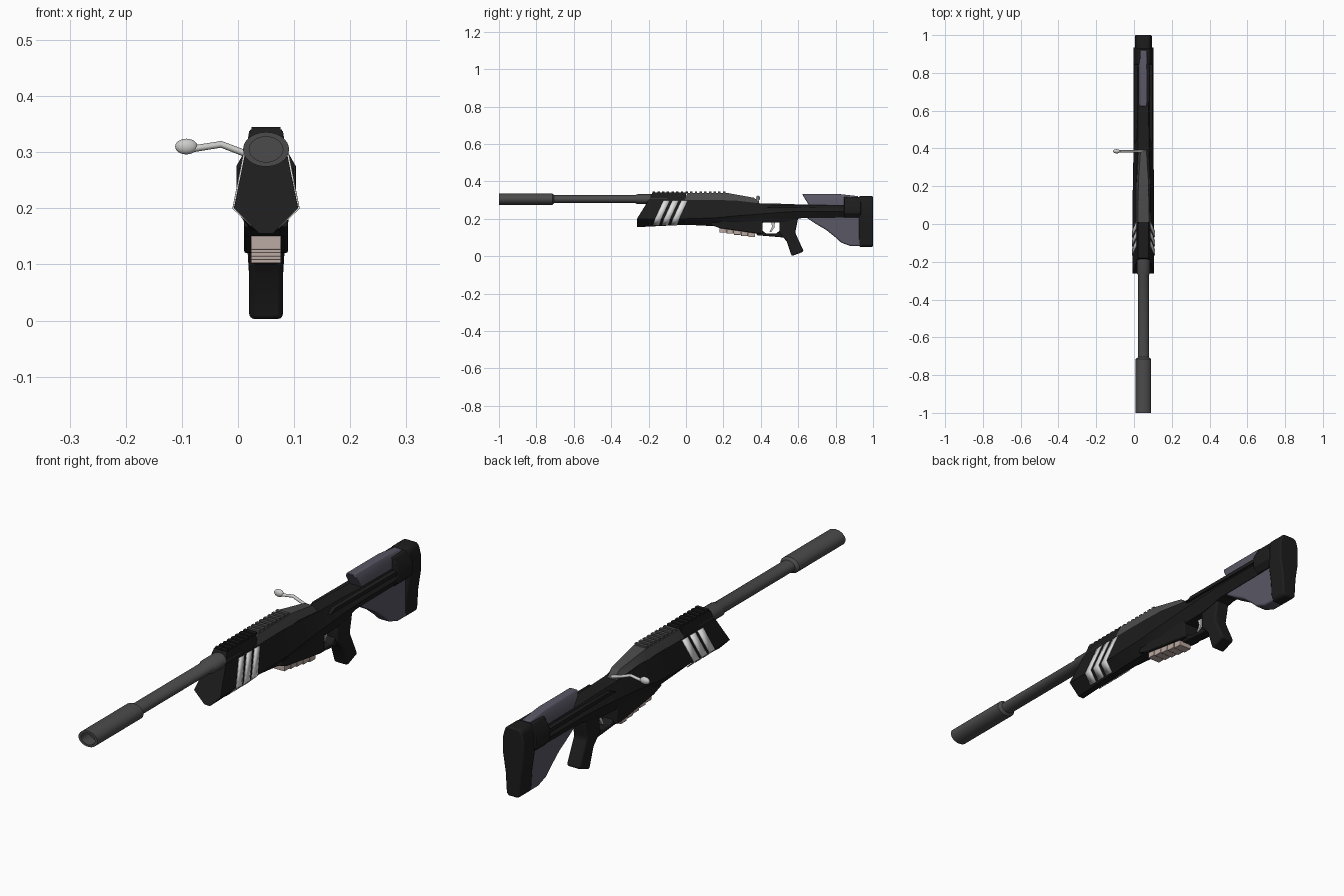
import bpy, bmesh, math
from mathutils import Vector

old = bpy.data.objects.get("Cube")
if old:
    bpy.data.objects.remove(old)

CX = 0.05  # centre plane of the main body


def material(name, r, g, b):
    m = bpy.data.materials.new(name)
    m.use_nodes = True
    m.diffuse_color = (r, g, b, 1)
    m.node_tree.nodes["Principled BSDF"].inputs["Base Color"].default_value = (r, g, b, 1)
    return m


BLACK = material("matte black", 0.012, 0.012, 0.012)
GREY = material("gunmetal grey", 0.07, 0.07, 0.07)
PURPLE = material("slate purple", 0.1, 0.095, 0.13)
WHITE = material("stripe white", 0.75, 0.75, 0.75)
STEEL = material("light steel", 0.6, 0.6, 0.59)
BEIGE = material("dusty beige", 0.5, 0.4, 0.36)


def finish(name, bm, mat, bevel=0, segments=2):
    bmesh.ops.recalc_face_normals(bm, faces=bm.faces)
    me = bpy.data.meshes.new(name)
    bm.to_mesh(me)
    bm.free()
    me.materials.append(mat)
    ob = bpy.data.objects.new(name, me)
    bpy.context.collection.objects.link(ob)
    if bevel:
        mod = ob.modifiers.new("bevel", "BEVEL")
        mod.width, mod.segments, mod.limit_method = bevel, segments, "ANGLE"
    bpy.ops.object.select_all(action="DESELECT")
    ob.select_set(True)
    bpy.context.view_layer.objects.active = ob
    bpy.ops.object.shade_smooth_by_angle(angle=math.radians(32))
    return ob


def skin(bm, rings, closed=True):
    """Join rings of points with quads and cap both ends."""
    vs = [[bm.verts.new(p) for p in r] for r in rings]
    n = len(vs[0])
    for a, b in zip(vs, vs[1:]):
        for i in range(n):
            j = (i + 1) % n
            bm.faces.new((a[i], a[j], b[j], b[i]))
    if closed:
        bm.faces.new(vs[0])
        bm.faces.new(vs[-1])


def loft(name, stations, mat, bevel=0):
    """Each station is a right half outline of (y, half width, z), bottom to top."""
    bm = bmesh.new()
    skin(bm, [[(CX + w, y, z) for y, w, z in s] +
              [(CX - w, y, z) for y, w, z in reversed(s)] for s in stations])
    return finish(name, bm, mat, bevel)


def prism(name, outline, half, mat, bevel=0, segments=2):
    """Side outline of (y, z) points given thickness across x."""
    bm = bmesh.new()
    skin(bm, [[(CX + s * half, y, z) for y, z in outline] for s in (-1, 1)])
    return finish(name, bm, mat, bevel, segments)


def box(name, y0, y1, z0, z1, half, mat, bevel=0):
    return prism(name, [(y0, z0), (y1, z0), (y1, z1), (y0, z1)], half, mat, bevel)


# Barrel with hollow muzzle sleeve and rear collar, slightly flattened
bm = bmesh.new()
profile = [(-0.95, 0.004), (-0.95, 0.03), (-1, 0.03), (-1, 0.041), (-0.715, 0.041),
           (-0.705, 0.029), (-0.27, 0.029), (-0.26, 0.035), (-0.1, 0.035)]
angles = [math.tau * i / 32 for i in range(32)]
skin(bm, [[(CX + r * math.cos(a), y, 0.305 + 0.75 * r * math.sin(a)) for a in angles]
          for y, r in profile])
finish("barrel", bm, GREY)

# Handguard and receiver body, running back into the stock bar
rows = [  # y, bottom z, ridge z, top z, bottom half width, ridge, top
    (0.0, 0.168, 0.2, 0.3, 0.012, 0.057, 0.037),
    (0.16, 0.16, 0.205, 0.3, 0.025, 0.057, 0.037),
    (0.26, 0.17, 0.215, 0.298, 0.035, 0.055, 0.035),
    (0.39, 0.178, 0.225, 0.283, 0.035, 0.053, 0.03),
    (0.52, 0.182, 0.235, 0.28, 0.033, 0.052, 0.028),
    (0.62, 0.204, 0.24, 0.276, 0.03, 0.052, 0.028),
    (0.87, 0.206, 0.24, 0.274, 0.03, 0.052, 0.028)]
front = [(-0.262, 0.012, 0.155), (-0.262, 0.057, 0.2), (-0.2, 0.037, 0.3)]
loft("body", [front] + [[(y, wb, b), (y, wm, m), (y, wt, t)]
                        for y, b, m, t, wb, wm, wt in rows], BLACK)
prism("stock_side_rail", [(0.43, 0.258), (0.87, 0.255), (0.87, 0.27), (0.46, 0.272)], 0.049, BLACK)

# Painted stripes folded over the body ridge on both sides
for k in range(3):
    y0 = -0.166 + 0.048 * k
    bm = bmesh.new()
    for s in (-1, 1):
        edge = [(y0 + 0.045, 0.039, 0.297), (y0, 0.0585, 0.2), (y0 - 0.012, 0.021, 0.165)]
        pts = [[bm.verts.new((CX + s * w, y + d, z)) for d in (0, 0.034)] for y, w, z in edge]
        for a, b in zip(pts, pts[1:]):
            bm.faces.new((a[0], a[1], b[1], b[0]))
    ob = finish(f"stripe_{k + 1}", bm, WHITE)
    mod = ob.modifiers.new("thickness", "SOLIDIFY")
    mod.thickness, mod.offset = 0.003, 0

# Top rail and grey upper receiver
loft("top_rail", [[(-0.2, 0.037, 0.297), (-0.18, 0.028, 0.34)],
                  [(0.0, 0.037, 0.297), (0.0, 0.028, 0.34)]], BLACK)
loft("upper_receiver", [[(-0.01, 0.037, 0.297), (0.01, 0.03, 0.338)],
                        [(0.22, 0.036, 0.297), (0.22, 0.027, 0.338)],
                        [(0.37, 0.028, 0.283), (0.365, 0.017, 0.312)],
                        [(0.395, 0.024, 0.278), (0.39, 0.015, 0.288)]], GREY)
for k in range(16):
    y = -0.178 + 0.025 * k
    box(f"rail_tooth_{k + 1}", y, y + 0.013, 0.336, 0.345, 0.026, BLACK if y < 0 else GREY)

# Lower receiver, stepped magazine, trigger guard and trigger
prism("lower_receiver", [(0.13, 0.168), (0.18, 0.15), (0.38, 0.121), (0.41, 0.12),
                         (0.41, 0.2), (0.16, 0.2)], 0.039, BLACK, 0.004)
for k in range(5):
    y, z = 0.178 + 0.039 * k, 0.126 - 0.006 * k
    box(f"magazine_segment_{k + 1}", y, y + 0.036, z, z + 0.04, 0.027, BEIGE, 0.002)
prism("magazine_core", [(0.182, 0.131), (0.368, 0.106), (0.368, 0.15), (0.182, 0.15)], 0.025, BEIGE)
prism("trigger_guard", [(0.37, 0.13), (0.38, 0.112), (0.52, 0.1), (0.53, 0.125), (0.5, 0.135),
                        (0.48, 0.12), (0.43, 0.12), (0.41, 0.135)], 0.022, BLACK, 0.003)
prism("trigger", [(0.452, 0.19), (0.475, 0.19), (0.474, 0.155), (0.455, 0.128), (0.447, 0.13),
                  (0.461, 0.158)], 0.007, STEEL)

# Pistol grip
prism("pistol_grip", [(0.5, 0.2), (0.6, 0.205), (0.592, 0.165), (0.584, 0.125), (0.63, 0.025),
                      (0.565, 0.0), (0.538, 0.08), (0.5, 0.12)], 0.03, BLACK, 0.009, 3)

# Stock: lower web, cheek rest, rear block and butt pad
prism("stock_web", [(0.63, 0.215), (0.69, 0.175), (0.75, 0.14), (0.8, 0.1), (0.83, 0.072),
                    (0.88, 0.054), (0.94, 0.054), (0.94, 0.23)], 0.028, PURPLE, 0.008, 3)
loft("cheek_rest", [[(0.66, 0.026, 0.268), (0.63, 0.025, 0.315), (0.622, 0.016, 0.332)],
                    [(0.82, 0.026, 0.268), (0.82, 0.025, 0.315), (0.82, 0.016, 0.332)],
                    [(0.92, 0.025, 0.268), (0.92, 0.024, 0.305), (0.92, 0.015, 0.321)]], PURPLE, 0.003)
block = [(0.034, 0.207), (0.053, 0.23), (0.053, 0.275), (0.03, 0.316)]
loft("rear_block", [[(y, w, z) for w, z in block] for y in (0.845, 0.935)], BLACK, 0.003)
pad = [(0.02, 0.05), (0.029, 0.06), (0.034, 0.14), (0.045, 0.21), (0.045, 0.28),
       (0.036, 0.312), (0.025, 0.321)]
loft("butt_pad", [[(y, w, z) for w, z in pad] for y in (0.925, 1.0)], BLACK, 0.006)

# Bolt handle: cranked arm with an oval knob
path = [Vector(p) for p in ((0.05, 0.385, 0.287), (0.012, 0.385, 0.298),
                            (-0.03, 0.385, 0.314), (-0.08, 0.385, 0.306))]
curve = bpy.data.curves.new("bolt_arm", "CURVE")
curve.dimensions = "3D"
curve.bevel_depth, curve.bevel_resolution, curve.use_fill_caps = 0.006, 2, True
spline = curve.splines.new("POLY")
spline.points.add(len(path) - 1)
for pt, p in zip(spline.points, path):
    pt.co = (*p, 1)
curve.materials.append(STEEL)
bpy.context.collection.objects.link(bpy.data.objects.new("bolt_arm", curve))
bm = bmesh.new()
bmesh.ops.create_uvsphere(bm, u_segments=20, v_segments=12, radius=1)
bmesh.ops.scale(bm, vec=(0.02, 0.011, 0.014), verts=bm.verts)
bmesh.ops.translate(bm, vec=(-0.092, 0.385, 0.31), verts=bm.verts)
finish("bolt_knob", bm, STEEL)
